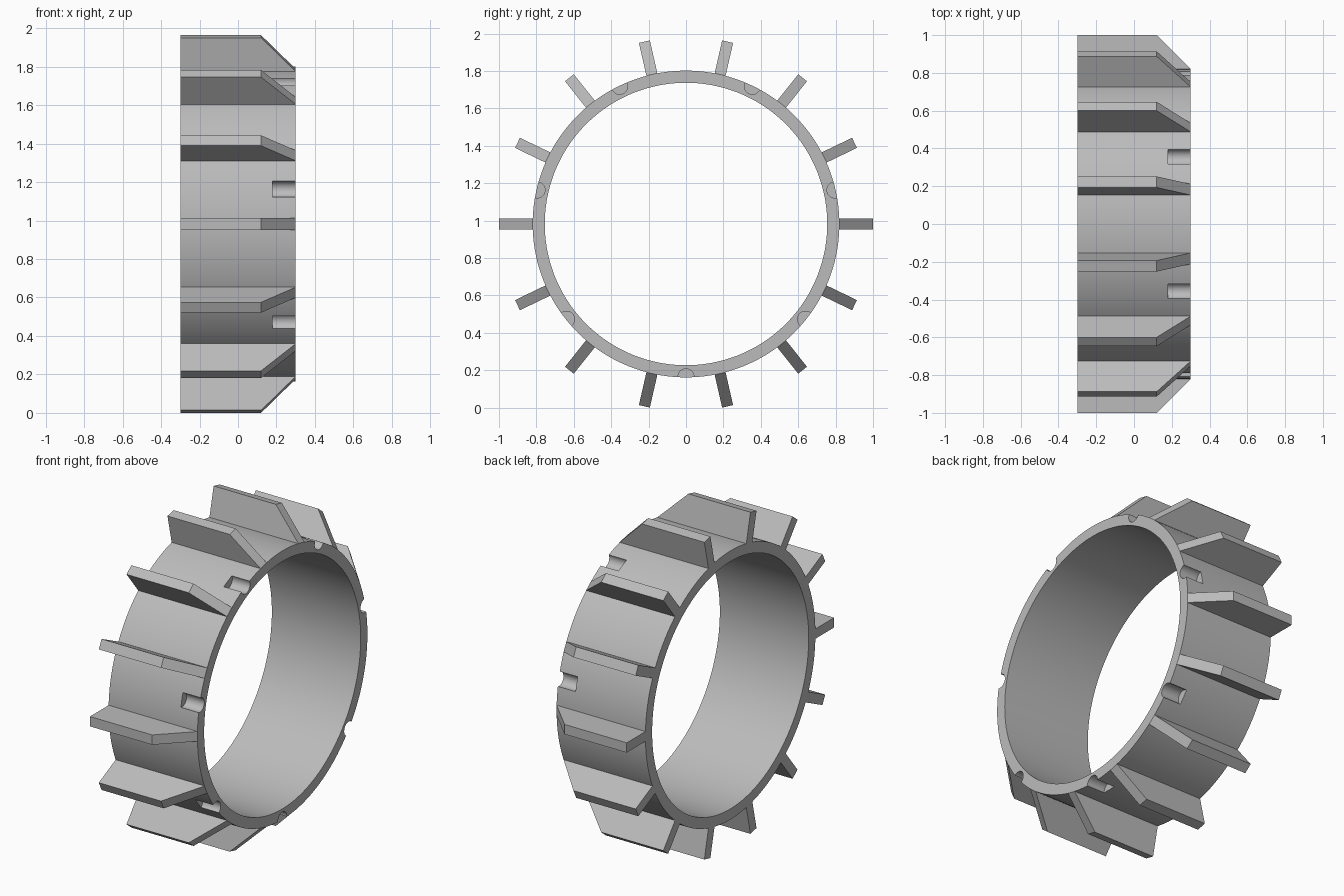
import bpy
import bmesh
import math
from mathutils import Matrix, Vector

cube = bpy.data.objects.get("Cube")
if cube:
    bpy.data.objects.remove(cube, do_unlink=True)

HALF_WIDTH = 0.3
OUTER, INNER, TIP = 0.82, 0.755, 1.0
AXIS = Vector((0, 0, 0.982))
FINS, NOTCHES = 14, 7

grey = bpy.data.materials.new("plain grey")
grey.use_nodes = True
colour = (0.5, 0.5, 0.5, 1)
grey.diffuse_color = colour
grey.node_tree.nodes["Principled BSDF"].inputs["Base Color"].default_value = colour


def make_object(name, bm):
    bmesh.ops.recalc_face_normals(bm, faces=bm.faces)
    mesh = bpy.data.meshes.new(name)
    bm.to_mesh(mesh)
    bm.free()
    mesh.materials.append(grey)
    obj = bpy.data.objects.new(name, mesh)
    obj.location = AXIS
    bpy.context.collection.objects.link(obj)
    return obj


def apply_boolean(target, tool, operation):
    mod = target.modifiers.new(operation.lower(), "BOOLEAN")
    mod.operation = operation
    mod.solver = "EXACT"
    mod.object = tool
    bpy.context.view_layer.objects.active = target
    bpy.ops.object.modifier_apply(modifier=mod.name)
    bpy.data.objects.remove(tool, do_unlink=True)


# Ring: rectangular section turned around the x axis
bm = bmesh.new()
section = [(-HALF_WIDTH, INNER), (HALF_WIDTH, INNER), (HALF_WIDTH, OUTER), (-HALF_WIDTH, OUTER)]
verts = [bm.verts.new((x, 0, r)) for x, r in section]
edges = [bm.edges.new((verts[i], verts[(i + 1) % 4])) for i in range(4)]
bmesh.ops.spin(bm, geom=verts + edges, cent=(0, 0, 0), axis=(1, 0, 0),
               angle=math.tau, steps=FINS * 12, use_merge=True)
bmesh.ops.remove_doubles(bm, verts=bm.verts, dist=0.0001)
ring = make_object("finned_ring", bm)

# Fins: plates with a chamfered front corner, rooted inside the ring wall
bm = bmesh.new()
outline = [(-HALF_WIDTH, 0.79), (HALF_WIDTH, 0.79), (HALF_WIDTH, OUTER),
           (0.12, TIP), (-HALF_WIDTH, TIP)]
for i in range(FINS):
    turn = Matrix.Rotation(math.tau * i / FINS, 4, "X")
    face = bm.faces.new([bm.verts.new(turn @ Vector((x, r, -0.03))) for x, r in outline])
    extruded = bmesh.ops.extrude_face_region(bm, geom=[face])["geom"]
    moved = [v for v in extruded if isinstance(v, bmesh.types.BMVert)]
    bmesh.ops.translate(bm, verts=moved, vec=turn @ Vector((0, 0, 0.06)))
apply_boolean(ring, make_object("fins", bm), "UNION")

# Notches: round grooves cut into the outer rim from one side
bm = bmesh.new()
for i in range(NOTCHES):
    place = (Matrix.Rotation(math.tau * i / NOTCHES, 4, "X")
             @ Matrix.Translation((0.28, 0, -0.817)) @ Matrix.Rotation(math.pi / 2, 4, "Y"))
    bmesh.ops.create_cone(bm, cap_ends=True, segments=32, radius1=0.043,
                          radius2=0.043, depth=0.2, matrix=place)
apply_boolean(ring, make_object("notch_cutter", bm), "DIFFERENCE")

# Smooth curved walls, crisp edges
bpy.ops.object.select_all(action="DESELECT")
ring.select_set(True)
bpy.context.view_layer.objects.active = ring
bpy.ops.object.shade_smooth_by_angle(angle=math.radians(30))
